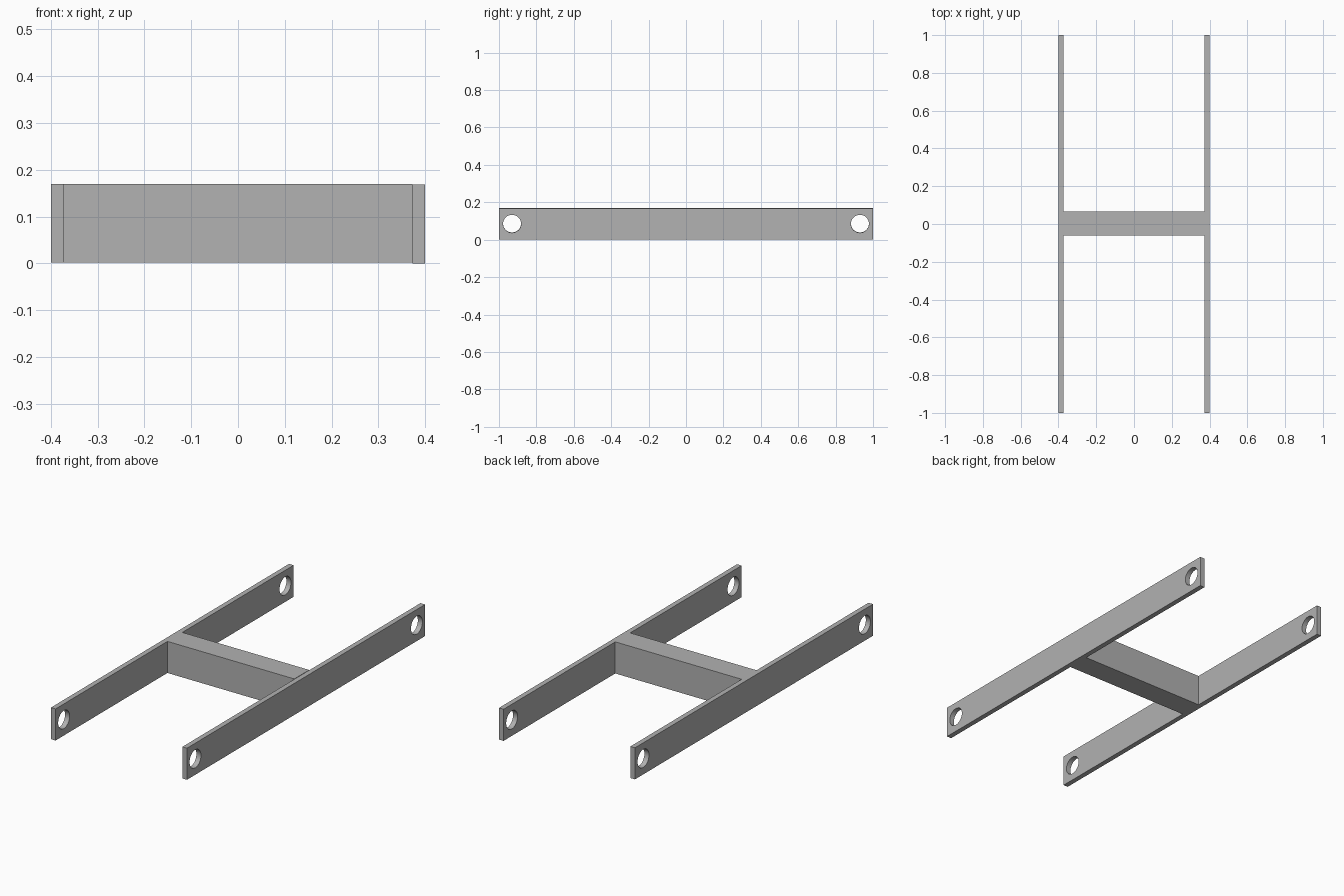
import bpy
import math

if "Cube" in bpy.data.objects:
    bpy.data.objects.remove(bpy.data.objects["Cube"], do_unlink=True)

GREY = (0.445, 0.445, 0.445, 1.0)
grey = bpy.data.materials.new("plain grey")
grey.use_nodes = True
grey.diffuse_color = GREY
grey.node_tree.nodes["Principled BSDF"].inputs["Base Color"].default_value = GREY


def box(name, low, high):
    """Box between two opposite corners."""
    centre = [(a + b) / 2 for a, b in zip(low, high)]
    bpy.ops.mesh.primitive_cube_add(size=1, location=centre)
    ob = bpy.context.object
    ob.name = name
    ob.scale = [b - a for a, b in zip(low, high)]
    bpy.ops.object.transform_apply(location=False, rotation=False, scale=True)
    ob.data.materials.append(grey)
    return ob


def drill(ob, y, z, radius):
    """Cut a round hole through a part along x."""
    bpy.ops.mesh.primitive_cylinder_add(
        vertices=48, radius=radius, depth=0.2,
        location=(ob.location.x, y, z), rotation=(0, math.pi / 2, 0))
    cutter = bpy.context.object
    cutter.hide_render = True
    cutter.data.materials.append(grey)
    mod = ob.modifiers.new("hole", 'BOOLEAN')
    mod.operation = 'DIFFERENCE'
    mod.solver = 'EXACT'
    mod.object = cutter
    bpy.context.view_layer.objects.active = ob
    bpy.ops.object.modifier_apply(modifier=mod.name)
    bpy.data.objects.remove(cutter, do_unlink=True)


INNER, OUTER = 0.373, 0.4
HEIGHT = 0.168
LIFT = 0.002  # the right rail and crossbar sit slightly higher

# Side rails with a hole near each end
rails = [box("left_rail", (INNER, -1, 0), (OUTER, 1, HEIGHT)),
         box("right_rail", (-OUTER, -1, LIFT), (-INNER, 1, HEIGHT + LIFT))]
for rail in rails:
    for y in (-0.93, 0.93):
        drill(rail, y, rail.location.z + 0.001, 0.048)
    bpy.ops.object.select_all(action='DESELECT')
    rail.select_set(True)
    bpy.context.view_layer.objects.active = rail
    bpy.ops.object.shade_smooth_by_angle(angle=math.radians(30))

# Crossbar joining the rails
box("crossbar", (-INNER, -0.06, LIFT), (INNER, 0.065, HEIGHT + LIFT))
